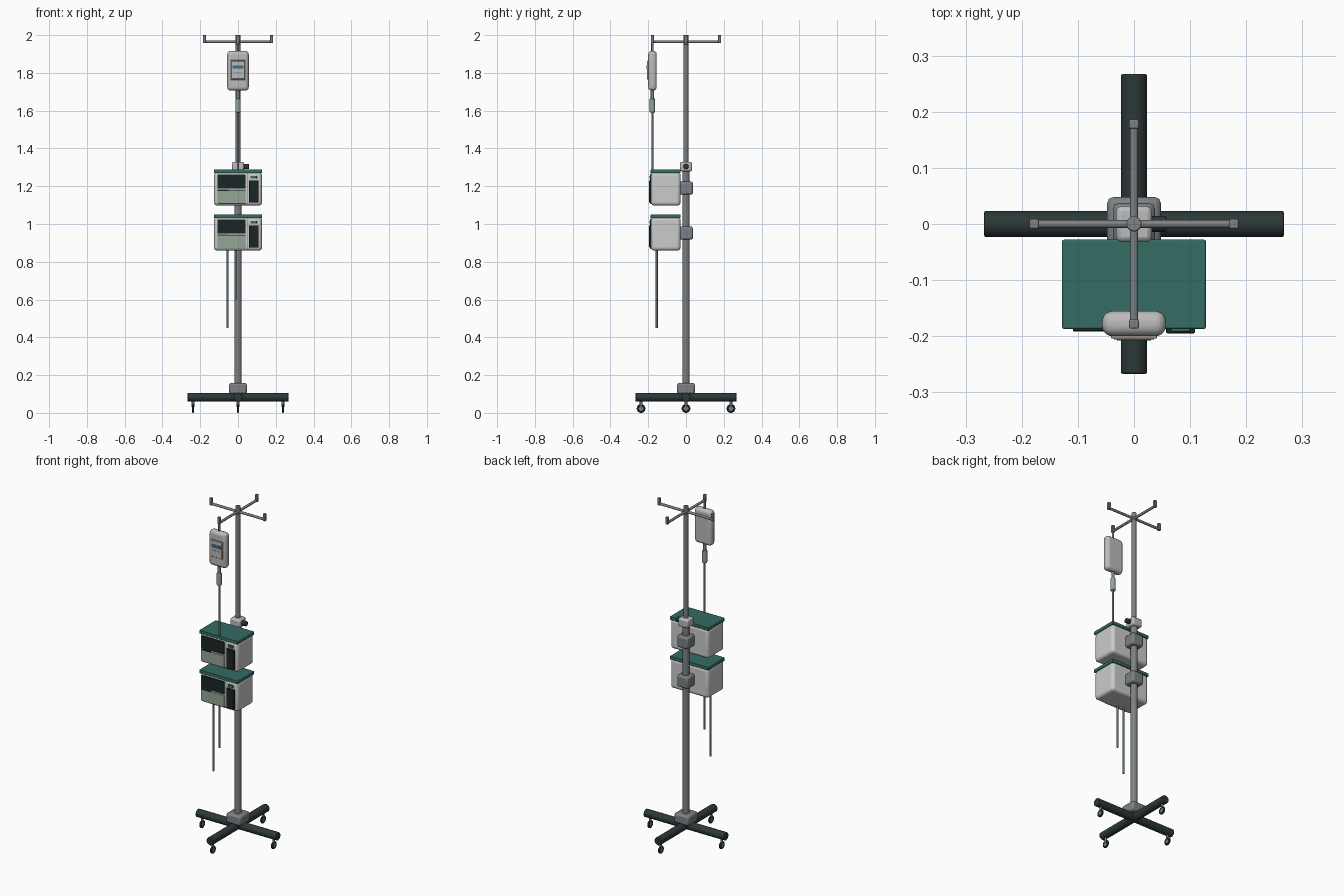
import bpy, math
from mathutils import Vector

if "Cube" in bpy.data.objects:
    bpy.data.objects.remove(bpy.data.objects["Cube"])


def mat(name, r, g, b):
    m = bpy.data.materials.new(name)
    m.diffuse_color = (r, g, b, 1)
    m.use_nodes = True
    m.node_tree.nodes["Principled BSDF"].inputs["Base Color"].default_value = m.diffuse_color
    return m


DARK = mat("dark_green_black", 0.025, 0.04, 0.038)
GREEN = mat("green", 0.035, 0.15, 0.125)
PALE = mat("pale_green", 0.3, 0.38, 0.31)
STEEL = mat("steel", 0.2, 0.22, 0.23)
BLACK = mat("screen_black", 0.012, 0.018, 0.018)
BLUE = mat("blue", 0.05, 0.16, 0.24)
TAN = mat("tan", 0.42, 0.33, 0.25)
LIGHT = mat("light_grey", 0.5, 0.5, 0.5)


def finish(o, name, m, bevel=0, seg=3):
    o.name = name
    if m:
        o.data.materials.append(m)
    if bevel:
        b = o.modifiers.new("bevel", 'BEVEL')
        b.width, b.segments = bevel, seg
        b.limit_method = 'ANGLE'
    bpy.ops.object.shade_smooth_by_angle(angle=math.radians(35))
    return o


def box(name, x, y, z, m=None, bevel=0, seg=3):
    """Box from (min, max) ranges."""
    bpy.ops.mesh.primitive_cube_add(size=1, location=[(a + b) / 2 for a, b in (x, y, z)])
    o = bpy.context.object
    o.scale = [b - a for a, b in (x, y, z)]
    bpy.ops.object.transform_apply(location=False, rotation=False, scale=True)
    return finish(o, name, m, bevel, seg)


def rod(name, a, b, r, m=None, bevel=0, sides=24):
    """Cylinder between two points."""
    a, b = Vector(a), Vector(b)
    d = b - a
    bpy.ops.mesh.primitive_cylinder_add(vertices=sides, radius=r, depth=d.length, location=(a + b) / 2)
    o = bpy.context.object
    o.rotation_euler = d.to_track_quat('Z', 'Y').to_euler()
    return finish(o, name, m, bevel, 2)


# Base: crossed tubular legs, hub and casters
rod("base_leg_x", (-0.267, 0, 0.083), (0.267, 0, 0.083), 0.0235, DARK, 0.003, 32)
rod("base_leg_y", (0, -0.267, 0.083), (0, 0.267, 0.083), 0.0235, DARK, 0.003, 32)
box("base_hub", (-0.048, 0.048), (-0.048, 0.048), (0.1, 0.158), STEEL, 0.011, 2)
for i, (x, y) in enumerate([(0.238, 0), (-0.238, 0), (0, 0.238), (0, -0.238)]):
    rod(f"caster_stem_{i}", (x, y, 0.03), (x, y, 0.068), 0.007, STEEL)
    bpy.ops.mesh.primitive_torus_add(major_radius=0.0165, minor_radius=0.0065, major_segments=28,
                                     minor_segments=10, location=(x, y, 0.023),
                                     rotation=(0, math.pi / 2, 0))
    finish(bpy.context.object, f"caster_wheel_{i}", DARK)
    rod(f"caster_hub_{i}", (x - 0.005, y, 0.023), (x + 0.005, y, 0.023), 0.013, STEEL)

# Telescoping pole with height collar and knob
rod("lower_pole", (0, 0, 0.09), (0, 0, 1.3), 0.019, STEEL, 0, 32)
rod("upper_pole", (0, 0, 1.28), (0, 0, 1.995), 0.0125, STEEL, 0.003)
box("height_collar", (-0.032, 0.032), (-0.032, 0.032), (1.279, 1.329), LIGHT, 0.009, 2)
rod("collar_knob", (0.028, 0, 1.304), (0.058, 0, 1.304), 0.014, DARK, 0.003)

# Four hook arms with upturned ends
rod("hook_finial", (0, 0, 1.95), (0, 0, 2.0), 0.0135, STEEL, 0.003)
for i in range(4):
    c, s = round(math.cos(i * math.pi / 2)), round(math.sin(i * math.pi / 2))
    px, py = 0.178 * c, 0.178 * s
    rod(f"hook_arm_{i}", (0, 0, 1.965), (px, py, 1.965), 0.0075, STEEL, 0, 16)
    box(f"hook_tip_{i}", (px - 0.0085, px + 0.0085), (py - 0.0085, py + 0.0085),
        (1.957, 2.0), STEEL, 0.003, 2)


# Infusion pumps stacked on the pole
def pump(tag, z):
    box(f"{tag}_body", (-0.127, 0.127), (-0.185, -0.029), (z, z + 0.178), None, 0.018, 4)
    box(f"{tag}_lid", (-0.128, 0.128), (-0.187, -0.028), (z + 0.172, z + 0.192), GREEN, 0.003, 2)
    box(f"{tag}_screen", (-0.109, 0.041), (-0.191, -0.18), (z + 0.09, z + 0.165), BLACK, 0.002, 2)
    box(f"{tag}_door", (-0.109, 0.041), (-0.19, -0.18), (z + 0.01, z + 0.082), PALE, 0.003, 2)
    box(f"{tag}_door_latch", (-0.108, -0.05), (-0.1915, -0.185), (z + 0.079, z + 0.086), BLACK)
    box(f"{tag}_seam", (0.047, 0.05), (-0.187, -0.18), (z + 0.008, z + 0.17), STEEL)
    box(f"{tag}_keypad", (0.057, 0.109), (-0.195, -0.18), (z + 0.016, z + 0.134), BLACK, 0.003, 2)
    box(f"{tag}_status_light", (0.066, 0.1), (-0.192, -0.18), (z + 0.143, z + 0.158), GREEN, 0.002, 2)
    box(f"{tag}_clamp", (-0.037, 0.037), (-0.036, 0.037), (z + 0.058, z + 0.128), STEEL, 0.01, 2)


pump("lower_pump", 0.859)
pump("upper_pump", 1.097)

# Tubes hanging below the pumps
rod("outlet_tube_long", (-0.055, -0.155, 0.45), (-0.055, -0.155, 0.88), 0.0055, STEEL, 0, 12)
rod("outlet_tube_short", (-0.014, -0.155, 0.6), (-0.014, -0.155, 0.88), 0.0055, STEEL, 0, 12)

# Fluid bag with label, hanger, drip chamber and feed tube
Y = -0.178
box("fluid_bag", (-0.057, 0.057), (-0.2, -0.155), (1.706, 1.917), LIGHT, 0.019, 5)
box("bag_label_frame", (-0.041, 0.041), (-0.204, -0.195), (1.763, 1.867), TAN, 0.002, 2)
box("bag_label", (-0.036, 0.036), (-0.206, -0.195), (1.768, 1.862), LIGHT, 0.002, 2)
box("bag_label_band", (-0.03, 0.03), (-0.208, -0.2), (1.822, 1.84), BLUE)
box("bag_label_line", (-0.025, 0.025), (-0.207, -0.2), (1.803, 1.806), STEEL)
rod("bag_hanger", (0, Y, 1.91), (0, Y, 1.965), 0.006, STEEL, 0, 16)
rod("bag_port", (0, Y, 1.66), (0, Y, 1.715), 0.009, STEEL, 0, 16)
rod("drip_chamber", (0, Y, 1.59), (0, Y, 1.665), 0.014, PALE, 0.004)
rod("feed_tube", (0, Y, 1.28), (0, Y, 1.6), 0.0055, STEEL, 0, 12)
